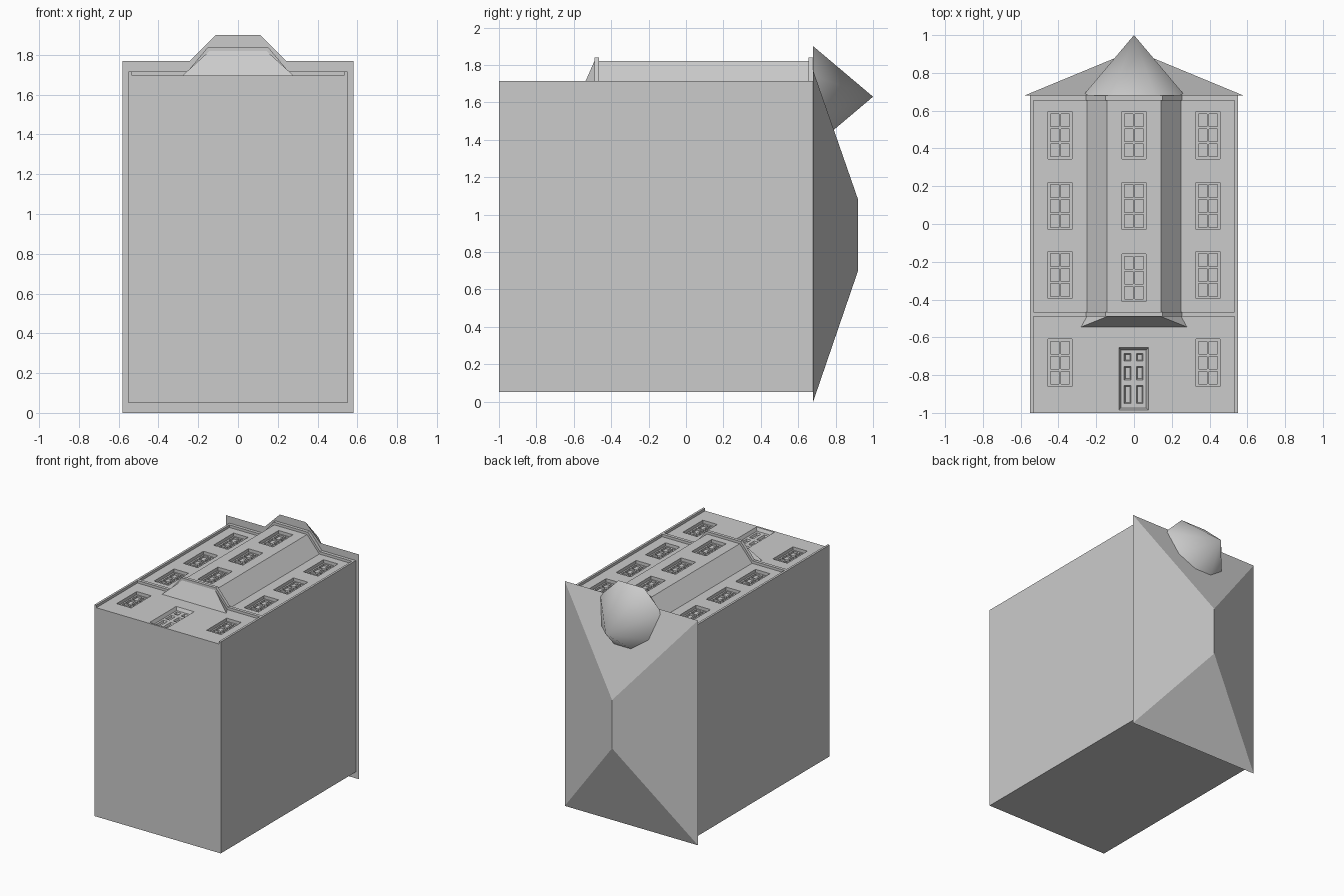
import bpy, bmesh, math

if "Cube" in bpy.data.objects:
    bpy.data.objects.remove(bpy.data.objects["Cube"])

WALL, BAY = 1.695, 1.82      # outer surface heights of wall and bay


def mesh_object(name, verts, faces):
    me = bpy.data.meshes.new(name)
    bm = bmesh.new()
    vs = [bm.verts.new(v) for v in verts]
    for f in faces:
        bm.faces.new([vs[i] for i in f])
    bmesh.ops.recalc_face_normals(bm, faces=bm.faces)
    bm.to_mesh(me)
    bm.free()
    ob = bpy.data.objects.new(name, me)
    bpy.context.collection.objects.link(ob)
    return ob


def prism(name, pts, y0, y1):
    """Extrude an (x, z) outline along y."""
    n = len(pts)
    verts = [(x, y, z) for y in (y0, y1) for x, z in pts]
    faces = [list(range(n)), list(range(2 * n - 1, n - 1, -1))]
    faces += [[i, (i + 1) % n, n + (i + 1) % n, n + i] for i in range(n)]
    return mesh_object(name, verts, faces)


def cut(ob, boxes):
    """Cut boxes (x0, x1, y0, y1, mouth z, floor z, taper) out of ob."""
    verts, faces = [], []
    for x0, x1, y0, y1, zt, zb, t in boxes:
        b = len(verts)
        k = 1 + 0.03 / (zt - zb)       # extend the mouth above the surface
        zt2, e = zb + (zt - zb) * k, t * (k - 1)
        for z, d in ((zb, t), (zt2, -e)):
            verts += [(x0 + d, y0 + d, z), (x1 - d, y0 + d, z),
                      (x1 - d, y1 - d, z), (x0 + d, y1 - d, z)]
        faces += [[b + i for i in f] for f in
                  ((0, 1, 2, 3), (4, 5, 6, 7), (0, 1, 5, 4), (1, 2, 6, 5),
                   (2, 3, 7, 6), (3, 0, 4, 7))]
    cutter = mesh_object("cutter", verts, faces)
    cutter.hide_render = True
    mod = ob.modifiers.new("cut", 'BOOLEAN')
    mod.operation, mod.solver, mod.object = 'DIFFERENCE', 'EXACT', cutter
    bpy.context.view_layer.objects.active = ob
    bpy.ops.object.modifier_apply(modifier=mod.name)
    bpy.data.objects.remove(cutter)


def window(cx, y0, z):
    """Recess plus 2 x 3 panes."""
    w, h, d = 0.126, 0.25, 0.025
    x0 = cx - w / 2
    recess = (x0, x0 + w, y0, y0 + h, z, z - d, 0)
    pw, ph, g = (w - 0.036) / 2, (h - 0.048) / 3, 0.012
    panes = []
    for i in range(2):
        for j in range(3):
            px, py = x0 + g + i * (pw + g), y0 + g + j * (ph + g)
            panes.append((px, px + pw, py, py + ph, z - d, z - d - 0.015, 0))
    return recess, panes


# Main block with raised side borders
body = prism("house_body", [(-.55, .05), (.55, .05), (.55, 1.715), (.533, 1.715),
                            (.533, WALL), (-.533, WALL), (-.533, 1.715), (-.55, 1.715)],
             -1, .68)
# Projecting bay
bay = prism("bay", [(-.25, WALL), (-.143, BAY), (.143, BAY), (.25, WALL)], -.49, .68)

# Windows and door
side = [window(s * .392, y, WALL) for s in (-1, 1) for y in (.345, -.03, -.395, -.86)]
mid = [window(0, y, BAY) for y in (.345, -.03, -.41)]
recesses = [r for r, _ in side] + [(-.08, .076, -.985, -.655, WALL, WALL - .025, .012)]
panels = [p for _, ps in side for p in ps]
for x0 in (-.052, .012):
    for y0, y1 in ((-.95, -.855), (-.825, -.755), (-.725, -.685)):
        panels.append((x0, x0 + .036, y0, y1, WALL - .025, WALL - .04, .006))


def shorten(boxes):
    # deeper panes start inside the already open recess
    return boxes


cut(body, recesses)
cut(body, shorten(panels))
cut(bay, [r for r, _ in mid])
cut(bay, [p for _, ps in mid for p in ps])

# Cornice bands that follow the bay outline
upper = [(-.55, 1.715), (-.255, 1.715), (-.15, 1.84), (.15, 1.84), (.255, 1.715), (.55, 1.715)]
lower = [(.55, 1.69), (.245, 1.69), (.14, 1.812), (-.14, 1.812), (-.245, 1.69), (-.55, 1.69)]
for nm, y0, y1 in (("lower_cornice", -.49, -.465), ("upper_cornice", .655, .68)):
    prism(nm, upper + lower, y0, y1)

# Sloping corbel under the bay
corbel = mesh_object("bay_corbel",
                     [(-.25, -.49, WALL), (-.143, -.49, BAY), (.143, -.49, BAY), (.25, -.49, WALL),
                      (-.28, -.545, WALL), (.28, -.545, WALL)],
                     [(0, 1, 2, 3), (0, 4, 1), (1, 4, 5, 2), (2, 5, 3), (0, 3, 5, 4)])

# Hipped main roof
mesh_object("main_roof",
            [(-.58, .68, 0), (.58, .68, 0), (.58, .68, 1.77), (-.58, .68, 1.77),
             (0, .92, .70), (0, .92, 1.08)],
            [(0, 1, 2, 3), (0, 1, 4), (1, 2, 5, 4), (2, 3, 5), (3, 0, 4, 5)])

# Eight-sided turret roof over the bay
R = .27 / math.cos(math.pi / 8)
ring = [(R * math.cos((i + .5) * math.pi / 4), .68, 1.63 + R * math.sin((i + .5) * math.pi / 4))
        for i in range(8)]
turret = mesh_object("turret_roof", ring + [(0, 1, 1.63)],
                     [list(range(8))] + [(i, (i + 1) % 8, 8) for i in range(8)])

# Soft shading on turret and corbel
for ob in (turret, corbel):
    bpy.ops.object.select_all(action='DESELECT')
    ob.select_set(True)
    bpy.context.view_layer.objects.active = ob
    bpy.ops.object.shade_smooth_by_angle(angle=math.radians(60))
